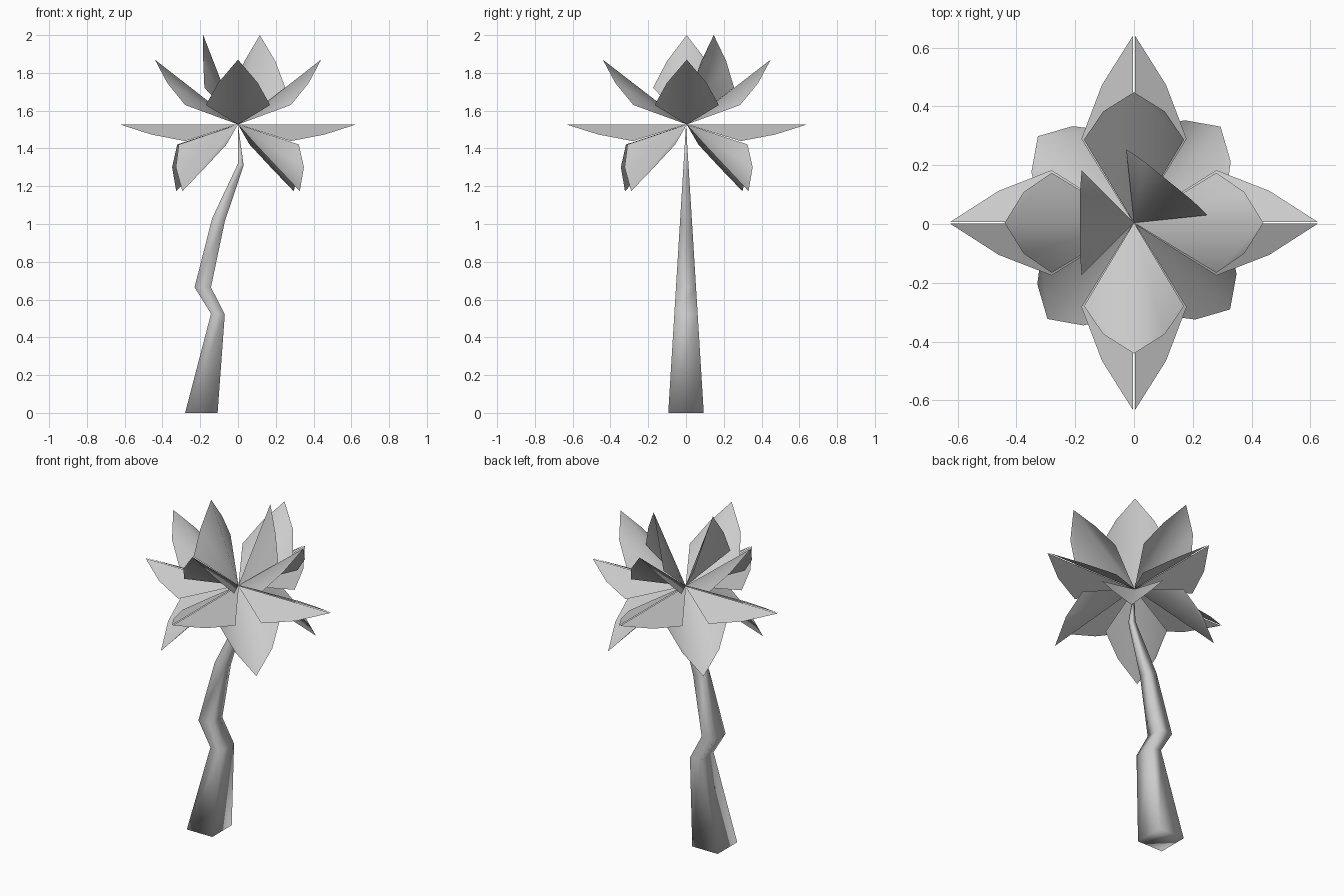
import bpy, bmesh, math
from mathutils import Vector

if "Cube" in bpy.data.objects:
    bpy.data.objects.remove(bpy.data.objects["Cube"])

CROWN = Vector((0, 0.004, 1.527))


def finish(name, bm, smooth):
    me = bpy.data.meshes.new(name)
    bmesh.ops.recalc_face_normals(bm, faces=bm.faces[:])
    bm.to_mesh(me)
    bm.free()
    me.polygons.foreach_set("use_smooth", [smooth] * len(me.polygons))
    ob = bpy.data.objects.new(name, me)
    bpy.context.collection.objects.link(ob)
    return ob


def frond(name, profile, angle, scale=1.0, gap=0.0, smooth=True):
    """Leaf folded on its midrib; profile = (radius, half width, height) from side to tip."""
    a = math.radians(angle)
    out, side = Vector((math.cos(a), math.sin(a), 0)), Vector((-math.sin(a), math.cos(a), 0))
    bm = bmesh.new()
    for s in (1, -1):
        pts = [(0, 0, 0)] + profile
        vs = [bm.verts.new(CROWN + out * r * scale + side * s * (w + gap) + Vector((0, 0, z)))
              for r, w, z in pts]
        if s < 0:
            vs.reverse()
        bm.faces.new(vs)
    if not gap:
        bmesh.ops.remove_doubles(bm, verts=bm.verts[:], dist=0.001)
    finish(name, bm, smooth)


# Leaf side profiles for each layer of the crown
flat = [(0.28, 0.176, -0.088), (0.46, 0.106, -0.053), (0.625, 0, 0)]
raised = [(0.28, 0.17, 0.103), (0.375, 0.105, 0.22), (0.44, 0, 0.343)]
hanging = [(r, w, -z * 1.03) for r, w, z in raised]
upright = [(0.178, 0.178, 0.195), (0.184, 0.105, 0.335), (0.184, 0, 0.473)]

for i in range(4):
    frond(f"flat_frond_{i + 1}", flat, i * 90, 1.0 if i % 2 == 0 else 1.02, 0.003, False)
    frond(f"raised_frond_{i + 1}", raised, i * 90, 1.0 if i % 2 == 0 else 1.01)
    frond(f"hanging_frond_{i + 1}", hanging, 48 + i * 90)
for i, ang in enumerate((180, 51)):
    frond(f"upright_frond_{i + 1}", upright, ang)

# Crooked square trunk: (left x, left z, right x, right z) per bend, tapering in y
bends = [(-0.28, 0.0, -0.108, 0.0), (-0.143, 0.525, -0.07, 0.52),
         (-0.23, 0.665, -0.143, 0.665), (-0.137, 1.03, -0.07, 1.013),
         (0.0, 1.32, 0.03, 1.31)]
bm = bmesh.new()
rings = []
for lx, lz, rx, rz in bends:
    hl, hr = 0.094 * (1 - lz / 1.527), 0.094 * (1 - rz / 1.527)
    rings.append([bm.verts.new(p) for p in
                  ((lx, -hl, lz), (rx, -hr, rz), (rx, hr, rz), (lx, hl, lz))])
for a, b in zip(rings, rings[1:]):
    for k in range(4):
        n = (k + 1) % 4
        bm.faces.new((a[k], a[n], b[n], b[k]))
tip = bm.verts.new((0, 0, 1.527))
for k in range(4):
    bm.faces.new((rings[-1][k], rings[-1][(k + 1) % 4], tip))
bm.faces.new(rings[0][::-1])
finish("trunk", bm, True)
